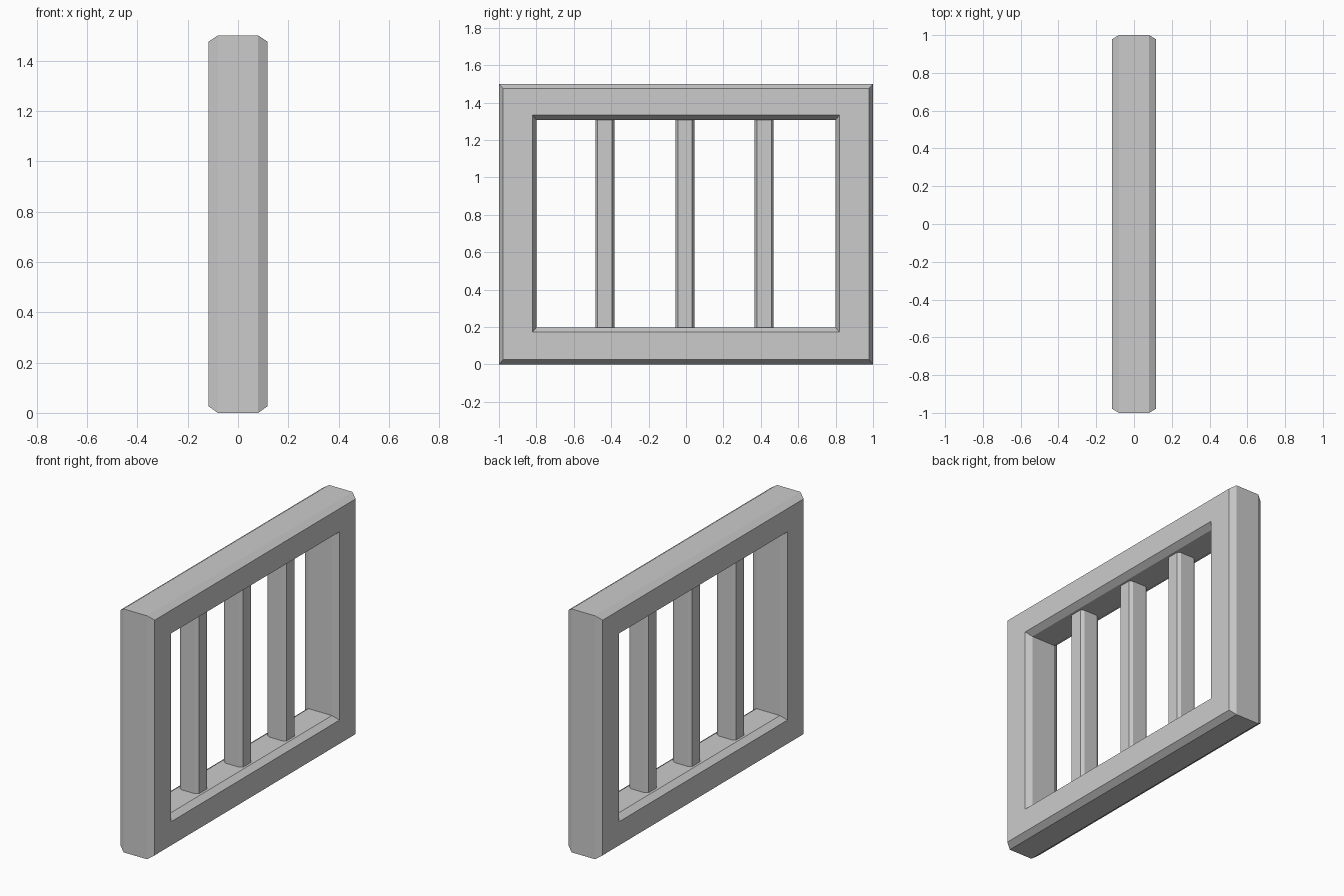
import bpy, bmesh

if "Cube" in bpy.data.objects:
    bpy.data.objects.remove(bpy.data.objects["Cube"])

def make_object(name, bm):
    bmesh.ops.recalc_face_normals(bm, faces=bm.faces)
    mesh = bpy.data.meshes.new(name)
    bm.to_mesh(mesh)
    bm.free()
    obj = bpy.data.objects.new(name, mesh)
    bpy.context.collection.objects.link(obj)
    return obj

def bridge(bm, rings, wrap=False):
    pairs = list(zip(rings, rings[1:])) + ([(rings[-1], rings[0])] if wrap else [])
    for a, b in pairs:
        n = len(a)
        for i in range(n):
            j = (i + 1) % n
            bm.faces.new((a[i], a[j], b[j], b[i]))

# Window frame: chamfered section swept round a mitred rectangle
# each section point: x, half width, bottom z, top z
half = [(0.08, 1.0, 0.0, 1.5), (0.117, 0.978, 0.026, 1.475),
        (0.117, 0.82, 0.172, 1.332), (0.08, 0.80, 0.198, 1.307)]
section = half + [(-x, w, lo, hi) for x, w, lo, hi in reversed(half)]
bm = bmesh.new()
rings = [[bm.verts.new((x, y, z)) for y, z in ((-w, lo), (w, lo), (w, hi), (-w, hi))]
         for x, w, lo, hi in section]
bridge(bm, rings, wrap=True)
make_object("window_frame", bm)

# Upright bars: chamfered posts let into the top and bottom rails
outline = [(0.065, -0.038), (0.065, 0.038), (0.045, 0.051), (-0.045, 0.051),
           (-0.065, 0.038), (-0.065, -0.038), (-0.045, -0.051), (0.045, -0.051)]
for label, cy in (("left", -0.434), ("middle", -0.005), ("right", 0.418)):
    bm = bmesh.new()
    rings = [[bm.verts.new((x, cy + y, z)) for x, y in outline] for z in (0.19, 1.315)]
    bridge(bm, rings)
    for ring in rings:
        bm.faces.new(ring)
    make_object(label + "_bar", bm)
